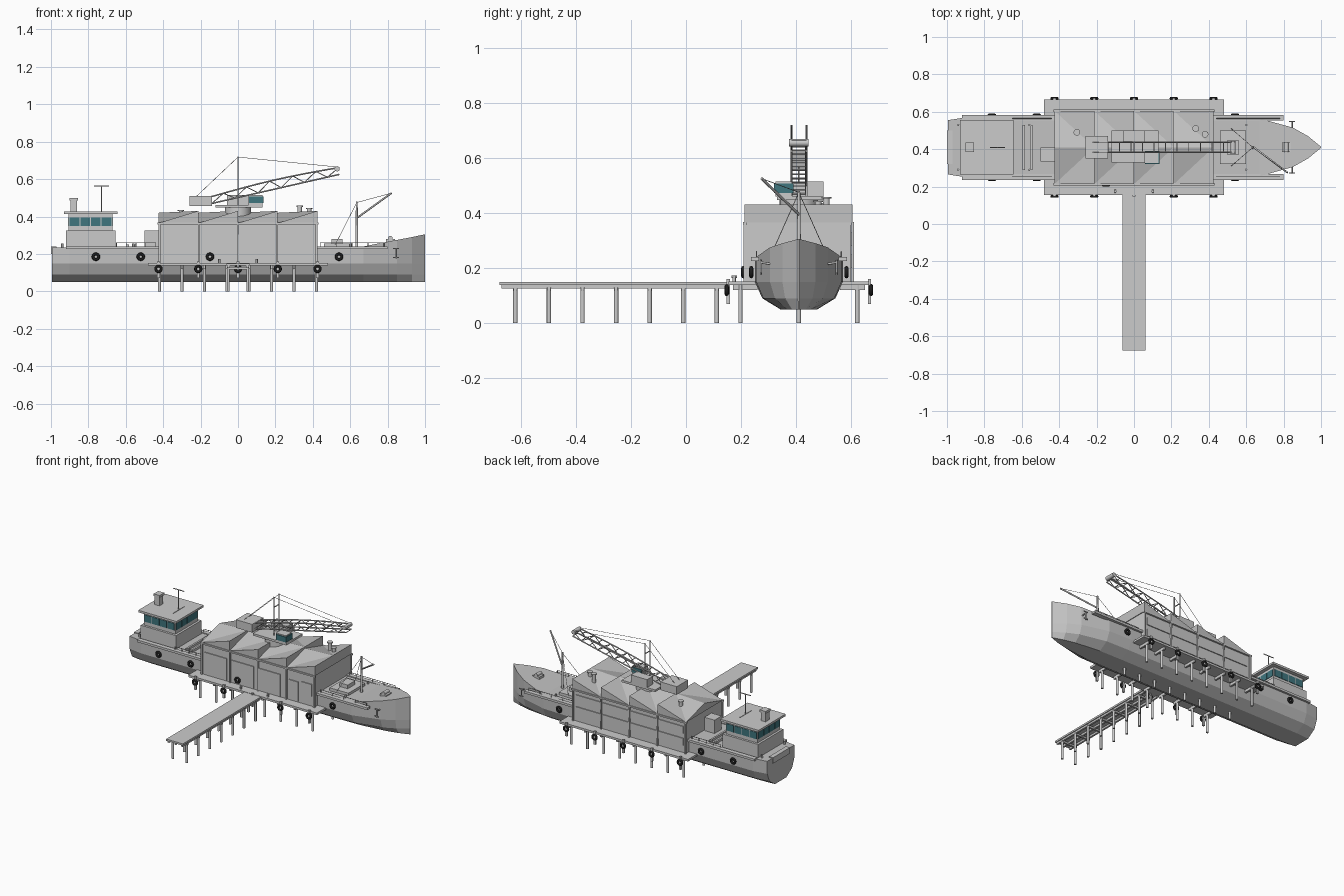
import bpy, bmesh, math
from mathutils import Vector, Matrix

if "Cube" in bpy.data.objects:
    bpy.data.objects.remove(bpy.data.objects["Cube"])


def material(name, red, green, blue):
    mat = bpy.data.materials.new(name)
    mat.use_nodes = True
    mat.diffuse_color = (red, green, blue, 1)
    mat.node_tree.nodes["Principled BSDF"].inputs["Base Color"].default_value = (red, green, blue, 1)
    return mat


grey = material("light grey paint", .6, .6, .6)
hull_grey = material("hull grey paint", .54, .54, .54)
rubber = material("black rubber", .012, .012, .012)
glass = material("teal glass", .05, .18, .21)
MID = .41  # ship centreline
SIDES = (-1, 1)


class Part:
    """Collects simple solids into one named object."""

    def __init__(self, name, mat=grey):
        self.name, self.mat, self.bm = name, mat, bmesh.new()

    def box(self, xs, ys, zs):
        size = Vector((xs[1] - xs[0], ys[1] - ys[0], zs[1] - zs[0]))
        centre = Vector((sum(xs), sum(ys), sum(zs))) / 2
        bmesh.ops.create_cube(self.bm, size=1, matrix=Matrix.Translation(centre) @ Matrix.Diagonal(size).to_4x4())
        return self

    def rod(self, start, end, radius, sides=14, top=None):
        start, end = Vector(start), Vector(end)
        turn = (end - start).to_track_quat("Z", "Y").to_matrix().to_4x4()
        made = bmesh.ops.create_cone(self.bm, cap_ends=True, segments=sides, radius1=radius,
                                     radius2=radius if top is None else top, depth=(end - start).length,
                                     matrix=Matrix.Translation((start + end) / 2) @ turn)
        for vert in made["verts"]:
            for face in vert.link_faces:
                face.smooth = len(face.verts) == 4
        return self

    def faces(self, points, loops):
        verts = [self.bm.verts.new(p) for p in points]
        for loop in loops:
            self.bm.faces.new([verts[i] for i in loop])
        return self

    def finish(self):
        bmesh.ops.recalc_face_normals(self.bm, faces=self.bm.faces)
        mesh = bpy.data.meshes.new(self.name)
        self.bm.to_mesh(mesh)
        self.bm.free()
        mesh.materials.append(self.mat)
        bpy.context.collection.objects.link(bpy.data.objects.new(self.name, mesh))


def tyre(name, x, y, z):
    bpy.ops.mesh.primitive_torus_add(location=(x, y, z), rotation=(math.pi / 2, 0, 0), major_segments=16,
                                     minor_segments=8, major_radius=.015, minor_radius=.0075)
    obj = bpy.context.object
    obj.name = name
    obj.data.materials.append(rubber)
    bpy.ops.object.shade_smooth()


# Hull lofted from faceted stations: x, half beam, deck height
hull = Part("hull", hull_grey)
rings = []
for x, beam, deck in [(-.995, .145, .235), (-.9, .16, .235), (.5, .16, .235), (.67, .155, .24),
                      (.85, .105, .275), (.93, .06, .29), (1, .003, .305)]:
    half = [(1, deck), (1, .15), (.83, .09), (.42, .05)]
    outline = half + [(-w, z) for w, z in reversed(half)]
    rings.append([hull.bm.verts.new((x, MID + w * beam, z)) for w, z in outline])
for a, b in zip(rings, rings[1:]):
    for i in range(len(a)):
        j = (i + 1) % len(a)
        hull.bm.faces.new((a[i], a[j], b[j], b[i]))
hull.bm.faces.new(rings[0])
hull.bm.faces.new(rings[-1])
hull.finish()

Part("stern_bumper").box((-1, -.97), (MID - .09, MID + .09), (.2, .24)).finish()
strake, rails, cleats, anchors = Part("side_strakes"), Part("deck_rails"), Part("bollards"), Part("anchors")
for s in SIDES:
    y = MID + s * .174
    strake.box((-.92, .8), sorted((y, y - s * .03)), (.226, .241))
    for start, end in ((-.65, -.44), (.44, .78)):
        rails.rod((start, y - s * .02, .26), (end, y - s * .02, .26), .002)
        for i in range(5):
            x = start + (end - start) * i / 4
            rails.rod((x, y - s * .02, .235), (x, y - s * .02, .26), .002)
    for x in (-.94, -.56, .6):
        cleats.rod((x, MID + s * .12, .23), (x, MID + s * .12, .255), .006)
    anchors.rod((.845, MID + s * .1, .215), (.845, MID + s * .138, .22), .004)
    anchors.rod((.845, MID + s * .138, .175), (.845, MID + s * .138, .23), .004)
    for z in (.178, .226):
        anchors.box((.83, .86), (MID + s * .138 - .003, MID + s * .138 + .003), (z, z + .006))
    for x in (-.76, -.52, .54):
        tyre("hull_tyre", x, MID + s * .173, .185)
for part in (strake, rails, cleats, anchors):
    part.finish()

# Wheelhouse with window band, roof, funnel and mast
Part("wheelhouse_base").box((-.92, -.655), (.275, .545), (.23, .325)).finish()
Part("wheelhouse_cabin").box((-.905, -.67), (.29, .53), (.32, .415)).finish()
Part("wheelhouse_roof").box((-.93, -.645), (.265, .555), (.413, .427)).finish()
panes = Part("wheelhouse_windows", glass)
for i in range(4):
    x = -.9 + i * .057
    for y in (.29, .53):
        panes.box((x, x + .052), (y - .003, y + .003), (.35, .396))
    y = .296 + i * .058
    for x in (-.905, -.67):
        panes.box((x - .003, x + .003), (y, y + .053), (.35, .396))
panes.finish()
Part("funnel").box((-.895, -.86), (.39, .43), (.42, .49)).box((-.9, -.855), (.385, .435), (.485, .5)).finish()
Part("radio_mast").rod((-.73, MID, .42), (-.73, MID, .565), .003) \
    .rod((-.77, MID, .563), (-.69, MID, .563), .003).box((-.733, -.727), (.35, .47), (.426, .43)).finish()
Part("aft_locker").box((-.5, -.425), (.335, .41), (.23, .325)).finish()
coaming = Part("aft_hatch_coaming")
for x in (-.595, -.555):
    coaming.box((x, x + .012), (.29, .53), (.234, .25))
coaming.finish()

# Warehouse walls and twisted saw-tooth roof
LOW, HIGH, FRONT, BACK = .365, .43, .213, .605
Part("warehouse_walls").box((-.42, .42), (FRONT + .006, BACK - .006), (.15, LOW)).finish()
roof = Part("sawtooth_roof", hull_grey)
bay = .2125
for i in range(4):
    x, e = -.425 + i * bay, -.425 + (i + 1) * bay
    roof.faces([(x, FRONT, LOW), (x, MID, .42), (x, BACK, LOW), (e, FRONT, HIGH), (e, MID, HIGH), (e, BACK, HIGH),
                (e, FRONT, LOW), (e, BACK, LOW)],
               [(0, 1, 4), (0, 4, 3), (1, 2, 4), (2, 5, 4), (0, 3, 6), (2, 7, 5), (3, 4, 5, 7, 6), (0, 6, 7, 2), (0, 2, 1)])
roof.finish()
trim, doors = Part("wall_posts_and_gutters"), Part("wall_panels")
for y in (FRONT, BACK):
    trim.box((-.43, .43), (y - .006, y + .006), (LOW - .008, LOW + .002))
    for i in range(5):
        x = -.42 + i * .21
        trim.box((x - .005, x + .005), (y - .004, y + .006), (.15, LOW))
for i in range(3):
    x = -.4 + i * .2
    doors.box((x, x + .165), (FRONT, FRONT + .008), (.155, .305))
doors.box((.23, .3), (FRONT, FRONT + .008), (.16, .29)).box((.32, .4), (FRONT, FRONT + .008), (.22, .3))
for z in (.2, .28):
    doors.box((-.4, .4), (BACK - .008, BACK), (z, z + .05))
trim.finish()
doors.finish()
tyre("wall_tyre", -.15, .208, .185)
vents = Part("roof_vents")
for x, y, top in ((-.305, .49, .43), (.33, .51, .452), (.38, .48, .44)):
    vents.rod((x, y, .38), (x, y, top), .012).rod((x, y, top), (x, y, top + .006), .018)
vents.finish()

# Quay on both flanks, pier, piles and fenders
quay, piles, fenders = Part("quay_decks"), Part("piles"), Part("fender_boards")
for s in SIDES:
    inner, outer = MID + s * .15, MID + s * .255
    quay.box((-.48, .48), sorted((inner, outer)), (.138, .152))
    for i in range(8):
        x = -.42 + i * .12
        piles.rod((x, MID + s * .212, 0), (x, MID + s * .212, .14), .008)
        quay.box((x - .006, x + .006), sorted((inner, MID + s * .24)), (.12, .139))
    for i in range(5):
        x = -.425 + i * bay
        tyre("quay_tyre", x, MID + s * .262, .12)
        fenders.box((x - .007, x + .007), sorted((outer - s * .004, outer + s * .008)), (.07, .16))
    quay.rod((s * .1, .175, .15), (s * .1, .175, .172), .006)
    quay.rod((s * .1, .165, .168), (s * .1, .185, .168), .004)
for i in range(8):
    x = -.42 + i * .12
    piles.rod((x, MID, 0), (x, MID, .09), .008)
quay.finish()
fenders.finish()
Part("pier_deck").box((-.062, .062), (-.677, .16), (.138, .15)).finish()
beams = Part("pier_beams")
for x in (-.05, 0, .05):
    beams.box((x - .006, x + .006), (-.67, .16), (.125, .139))
for i in range(7):
    y = -.62 + i * .122
    beams.box((-.06, .06), (y - .006, y + .006), (.118, .13))
    for x in (-.052, .052):
        piles.rod((x, y, 0), (x, y, .13), .008)
beams.finish()
piles.finish()

# Roof crane: turntable, house, cab and counterweight
Part("crane_turntable").rod((0, MID, .4), (0, MID, .45), .07, 24).box((-.12, .13), (.33, .5), (.448, .462)).finish()
Part("crane_engine_house").box((-.06, .06), (.44, .5), (.46, .515)).finish()
Part("crane_cab").box((.055, .13), (.325, .385), (.46, .515)).finish()
Part("crane_cab_glass", glass).box((.06, .135), (.32, .39), (.472, .508)).finish()
Part("counterweight").box((-.26, -.14), (.35, .47), (.455, .51)).finish()

# Lattice jib with bracing, posts and stays
jib, gantry, stays = Part("crane_jib"), Part("crane_gantry"), Part("crane_stays")
BAYS = 11


def chord(i, y, upper):
    t = i / BAYS
    rise = .037 + .012 * math.sin(math.pi * t)
    return Vector((-.14 + .68 * t, y, .47 + .155 * t + (rise if upper else 0)))


NEAR, FAR = MID - .027, MID + .027
for y in (NEAR, FAR):
    for upper in (False, True):
        jib_points = [chord(i, y, upper) for i in range(BAYS + 1)]
        for a, b in zip(jib_points, jib_points[1:]):
            jib.rod(a, b, .004)
    for i in range(BAYS):
        jib.rod(chord(i, y, i % 2), chord(i + 1, y, not i % 2), .0025)
    gantry.rod((0, y, .45), (0, y, .72), .0035)
    stays.rod((0, y, .718), (-.22, y, .51), .0013).rod((0, y, .718), (.53, y, .665), .0013)
for i in range(BAYS + 1):
    for upper in (False, True):
        jib.rod(chord(i, NEAR, upper), chord(i, FAR, upper), .0025)
gantry.rod((0, NEAR, .65), (0, FAR, .65), .0035)
jib.rod((.53, NEAR - .008, .655), (.53, FAR + .008, .655), .014)
for part in (jib, gantry, stays):
    part.finish()

# Foredeck: hatch, winch, derrick and rigging
Part("fore_hatch").box((.46, .6), (.32, .5), (.235, .255)).box((.5, .56), (.37, .45), (.255, .28)).finish()
Part("windlass").box((.79, .84), (.385, .435), (.25, .28)).rod((.815, .385, .285), (.815, .435, .285), .012).finish()
Part("derrick_mast").rod((.635, MID, .23), (.635, MID, .48), .008, 14, .005).finish()
Part("derrick_boom").rod((.64, MID, .395), (.82, .275, .525), .005).finish()
rigging = Part("derrick_rigging").rod((.635, MID, .475), (.82, .275, .525), .0013)
for s in SIDES:
    rigging.rod((.635, MID, .475), (.52, MID + s * .1, .25), .0013)
rigging.finish()
